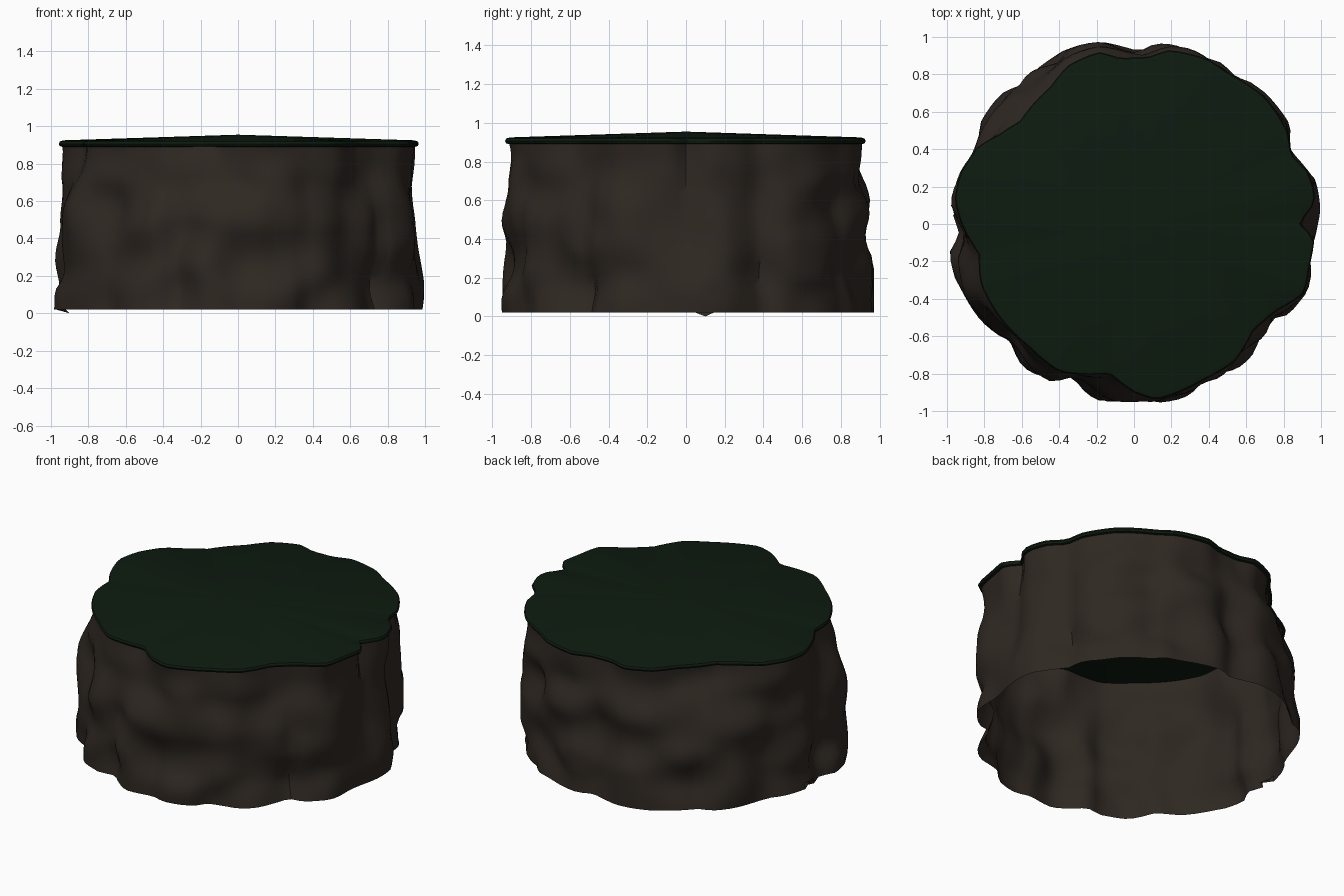
import bpy, bmesh, math
from mathutils import Vector, noise

if "Cube" in bpy.data.objects:
    bpy.data.objects.remove(bpy.data.objects["Cube"])

N = 128

# Plan outlines read as x, y pairs
cap_pts = [(.88, .01), (.95, .08), (.97, .16), (.93, .28), (.84, .37), (.82, .50), (.70, .68), (.50, .81),
           (.40, .88), (.19, .93), (.07, .89), (-.07, .885), (-.19, .92), (-.35, .85), (-.45, .73),
           (-.61, .55), (-.72, .48), (-.84, .41), (-.93, .27), (-.96, .13), (-.91, -.03), (-.83, -.16),
           (-.82, -.32), (-.72, -.5), (-.56, -.66), (-.4, -.79), (-.13, -.8), (0, -.9), (.12, -.94),
           (.24, -.9), (.38, -.83), (.54, -.735), (.64, -.565), (.75, -.47), (.91, -.37), (.94, -.22),
           (.965, -.08)]
base_pts = [(.99, .02), (.98, .21), (.92, .3), (.84, .39), (.83, .52), (.7, .69), (.53, .8), (.48, .87),
            (.28, .94), (.12, .955), (.03, .92), (-.16, .965), (-.37, .93), (-.61, .745), (-.69, .71),
            (-.8, .56), (-.88, .37), (-1, .1), (-.94, -.06), (-1, -.2), (-.88, -.43), (-.8, -.54),
            (-.69, -.62), (-.6, -.76), (-.45, -.86), (-.33, -.84), (-.16, -.95), (.03, -.94),
            (.12, -.96), (.31, -.9), (.36, -.84), (.54, -.78), (.63, -.7), (.73, -.5), (.83, -.48),
            (.93, -.36), (.96, -.2)]


def radii(pts):
    """Radius at N even angles, interpolated along the outline."""
    pol = sorted((math.atan2(y, x) % math.tau, math.hypot(x, y)) for x, y in pts)
    pol = [(pol[-1][0] - math.tau, pol[-1][1])] + pol + [(pol[0][0] + math.tau, pol[0][1])]
    out = []
    for i in range(N):
        a = math.tau * i / N
        for (a0, r0), (a1, r1) in zip(pol, pol[1:]):
            if a0 <= a <= a1:
                out.append(r0 + (r1 - r0) * (a - a0) / max(a1 - a0, 1e-6))
                break
    return out


def smooth(t):
    t = min(max(t, 0), 1)
    return t * t * (3 - 2 * t)


def ring(bm, rs, z):
    return [bm.verts.new((r * math.cos(math.tau * i / N), r * math.sin(math.tau * i / N), z))
            for i, r in enumerate(rs)]


def bridge(bm, a, b):
    for i in range(N):
        j = (i + 1) % N
        bm.faces.new((a[i], a[j], b[j], b[i]))


def finish(bm, name, color):
    me = bpy.data.meshes.new(name)
    bm.to_mesh(me)
    bm.free()
    ob = bpy.data.objects.new(name, me)
    bpy.context.collection.objects.link(ob)
    mat = bpy.data.materials.new(name + "_colour")
    mat.diffuse_color = color
    mat.use_nodes = True
    mat.node_tree.nodes["Principled BSDF"].inputs["Base Color"].default_value = mat.diffuse_color
    me.materials.append(mat)
    bpy.context.view_layer.objects.active = ob
    ob.select_set(True)
    bpy.ops.object.shade_smooth_by_angle(angle=math.radians(40))
    ob.select_set(False)


cap_r, base_r = radii(cap_pts), radii(base_pts)

# Rock wall: open lumpy tube lofted from the base outline to the cap outline
bm = bmesh.new()
rows, prev = 24, None
for k in range(rows + 1):
    z = .02 + .88 * k / rows
    blend = .25 * smooth(z / .6) + .75 * smooth((z - .5) / .4)
    fade = min(1, 4 * (1 - k / rows), .5 + 3 * k / rows)
    rs = []
    for i in range(N):
        a = math.tau * i / N
        n = noise.noise(Vector((3.4 * math.cos(a), 3.4 * math.sin(a), 4.2 * z + 4)))
        # the middle band is rounder than the outline, with lumps of its own
        r = base_r[i] + (cap_r[i] - .02 - base_r[i]) * blend + (.075 * n - .012) * fade
        rs.append(min(r, base_r[i] + .01, 1.0))
    cur = ring(bm, rs, z)
    if prev:
        bridge(bm, prev, cur)
    else:
        # small point hanging from the left of the lower rim
        min(cur, key=lambda v: (v.co.xy - Vector((-.9, .1))).length).co = (-.9, .1, 0)
    prev = cur
finish(bm, "rock_wall", (.028, .021, .016, 1))

# Grass cap: thin slab with a rounded edge and slightly raised middle
bm = bmesh.new()
under = bm.verts.new((0, 0, .9))
top = bm.verts.new((0, 0, .955))
rings = [ring(bm, [r - d for r in cap_r], z)
         for d, z in ((.02, .89), (.006, .894), (0, .906), (.006, .919), (.025, .925))]
for a, b in zip(rings, rings[1:]):
    bridge(bm, a, b)
for i in range(N):
    j = (i + 1) % N
    bm.faces.new((under, rings[0][j], rings[0][i]))
    bm.faces.new((top, rings[-1][i], rings[-1][j]))
finish(bm, "grass_cap", (.004, .011, .005, 1))
